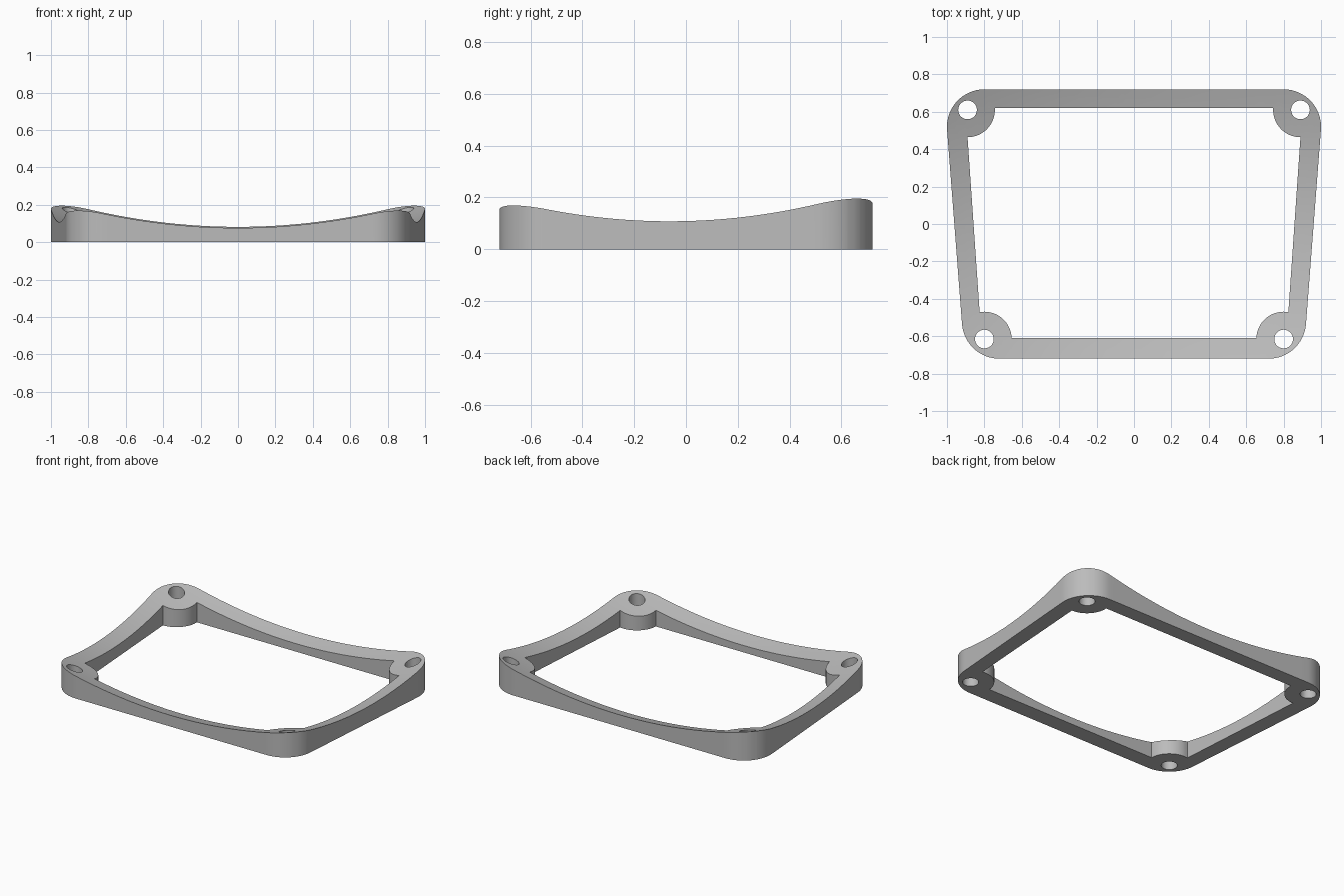
import bpy, bmesh
from math import sin, cos, radians, pi

cube = bpy.data.objects.get("Cube")
if cube:
    bpy.data.objects.remove(cube, do_unlink=True)

grey = bpy.data.materials.new("plain grey")
grey.use_nodes = True
colour = (0.5, 0.5, 0.5, 1)
grey.diffuse_color = colour
grey.node_tree.nodes["Principled BSDF"].inputs["Base Color"].default_value = colour


def arc(x, y, r, a0, a1, n):
    """Points on a circle from angle a0 to a1 in degrees."""
    angles = [radians(a0 + (a1 - a0) * i / n) for i in range(n + 1)]
    return [(x + r * cos(a), y + r * sin(a)) for a in angles]


def mirrored(half):
    """Close a right-hand half outline with its left-hand copy."""
    return half + [(-x, y) for x, y in reversed(half)]


def top_height(x, y):
    """Dished top, lowest mid-span and rising to the corners."""
    return -0.027 + 0.147 * x * x + 0.205 * y * y + 0.004 * y


# Corner screw positions: front and back
screws = [(0.8, -0.615), (0.89, 0.61)]
lean = -4.4

# Outer edge with rounded corners, inner edge with screw lobes
outer = mirrored(arc(0.72, -0.52, 0.2, -90, lean, 16) + arc(0.8, 0.52, 0.2, lean, 90, 16))
inner = mirrored(arc(*screws[0], 0.146, 178, 80, 18) + arc(*screws[1], 0.146, 270, 176, 18))
loops = [outer, inner]
for x, y in screws:
    for side in (-1, 1):
        loops.append(arc(side * x, y, 0.05, 0, 360, 28)[:-1])

# Flat frame shape, filled between the loops
bm = bmesh.new()
for loop in loops:
    verts = [bm.verts.new((x, y, 0)) for x, y in loop]
    for a, b in zip(verts, verts[1:] + verts[:1]):
        bm.edges.new((a, b))
bmesh.ops.triangle_fill(bm, use_beauty=True, edges=bm.edges[:], normal=(0, 0, 1))

# Slice into strips so the top can curve
for axis, count in ((0, 40), (1, 30)):
    reach = (1.0, 0.72)[axis]
    for i in range(1, count):
        point, normal = [0, 0, 0], [0, 0, 0]
        point[axis] = reach * (2 * i / count - 1)
        normal[axis] = 1
        bmesh.ops.bisect_plane(bm, geom=bm.verts[:] + bm.edges[:] + bm.faces[:],
                               dist=1e-5, plane_co=point, plane_no=normal)
bmesh.ops.triangulate(bm, faces=bm.faces[:])

# Raise a copy to the dished top; the old faces stay as the underside
raised = bmesh.ops.extrude_face_region(bm, geom=bm.faces[:], use_keep_orig=True)
for v in raised["geom"]:
    if isinstance(v, bmesh.types.BMVert):
        v.co.z = top_height(v.co.x, v.co.y)
bmesh.ops.recalc_face_normals(bm, faces=bm.faces[:])

mesh = bpy.data.meshes.new("corner_screw_frame")
bm.to_mesh(mesh)
bm.free()
mesh.materials.append(grey)
frame = bpy.data.objects.new("corner_screw_frame", mesh)
bpy.context.collection.objects.link(frame)

bpy.ops.object.select_all(action="DESELECT")
frame.select_set(True)
bpy.context.view_layer.objects.active = frame
bpy.ops.object.shade_smooth_by_angle(angle=pi / 6)
